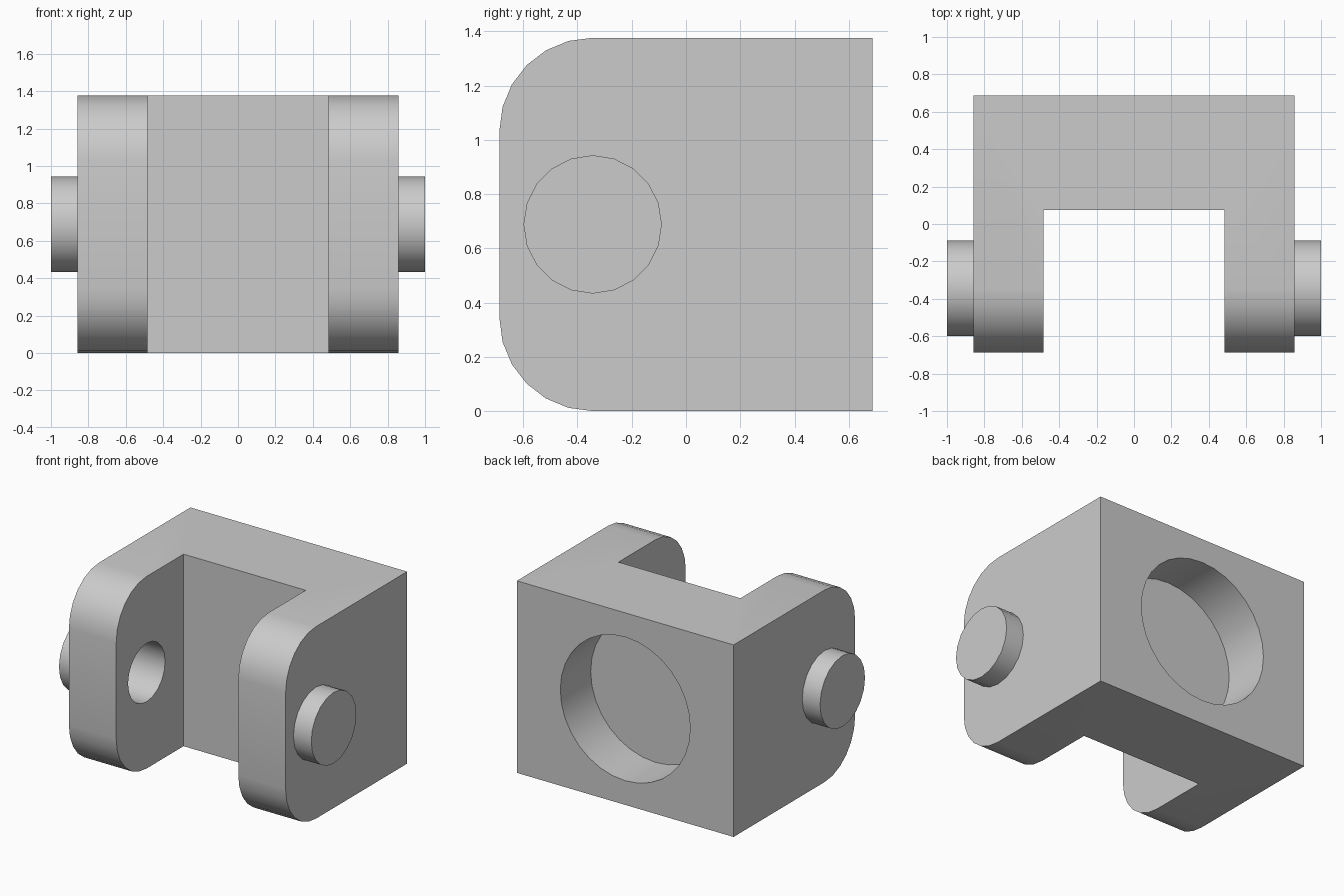
import bpy, math
from math import pi, sin, cos

cube = bpy.data.objects.get("Cube")
if cube:
    bpy.data.objects.remove(cube, do_unlink=True)

grey = bpy.data.materials.new("plain grey")
grey.use_nodes = True
GREY = (0.6, 0.6, 0.6, 1)
grey.diffuse_color = GREY
grey.node_tree.nodes["Principled BSDF"].inputs["Base Color"].default_value = GREY

HALF_X, HALF_Y, H = 0.859, 0.688, 1.376   # bracket half width, half depth, height
ARM_IN, SLOT_Y = 0.484, 0.075             # inner arm face, slot back wall
R = 0.344                                 # arm corner radius
PIN_Y, MID_Z = -R, H / 2


def prism(name, profile, x0, x1):
    """Extrude a (y, z) outline along x."""
    n = len(profile)
    verts = [(x, y, z) for x in (x0, x1) for y, z in profile]
    faces = [tuple(reversed(range(n))), tuple(range(n, 2 * n))]
    faces += [(i, (i + 1) % n, n + (i + 1) % n, n + i) for i in range(n)]
    mesh = bpy.data.meshes.new(name)
    mesh.from_pydata(verts, [], faces)
    mesh.materials.append(grey)
    obj = bpy.data.objects.new(name, mesh)
    bpy.context.collection.objects.link(obj)
    return obj


def circle(cy, cz, r, n):
    return [(cy + r * cos(2 * pi * i / n), cz + r * sin(2 * pi * i / n)) for i in range(n)]


def activate(obj):
    bpy.ops.object.select_all(action="DESELECT")
    obj.select_set(True)
    bpy.context.view_layer.objects.active = obj


def cut(obj, cutter):
    cutter.hide_render = True
    activate(obj)
    mod = obj.modifiers.new("cut", "BOOLEAN")
    mod.operation, mod.solver, mod.object = "DIFFERENCE", "EXACT", cutter
    bpy.ops.object.modifier_apply(modifier=mod.name)
    bpy.data.objects.remove(cutter, do_unlink=True)


def smooth(obj):
    activate(obj)
    bpy.ops.object.shade_smooth_by_angle(angle=math.radians(30))


# Bracket: block with rounded front corners
outline = [(HALF_Y, 0), (HALF_Y, H)]
for start, cz in ((90, H - R), (180, R)):
    for step in range(7):
        a = math.radians(start + 15 * step)
        outline.append((PIN_Y + R * cos(a), cz + R * sin(a)))
bracket = prism("bracket", outline, -HALF_X, HALF_X)

# Open slot between the two arms
slot = [(-1, -0.2), (SLOT_Y, -0.2), (SLOT_Y, H + 0.2), (-1, H + 0.2)]
cut(bracket, prism("slot_cutter", slot, -ARM_IN, ARM_IN))

# Round blind socket in the back
bpy.ops.mesh.primitive_cylinder_add(vertices=32, radius=0.515, depth=0.688,
                                    location=(0, HALF_Y, MID_Z), rotation=(pi / 2, 0, 0))
socket = bpy.context.object
socket.data.materials.append(grey)
cut(bracket, socket)

# Blind hole in each arm's inner face, and a pin on its outer face
for side, label in ((-1, "right"), (1, "left")):
    hole = sorted((side * (ARM_IN - 0.1), side * (ARM_IN + 0.344)))
    cut(bracket, prism("hole_cutter", circle(PIN_Y, MID_Z, 0.21, 20), *hole))
    ends = sorted((side * HALF_X, side * 1.0))
    smooth(prism(label + "_pin", circle(PIN_Y, MID_Z, 0.255, 20), *ends))

smooth(bracket)
